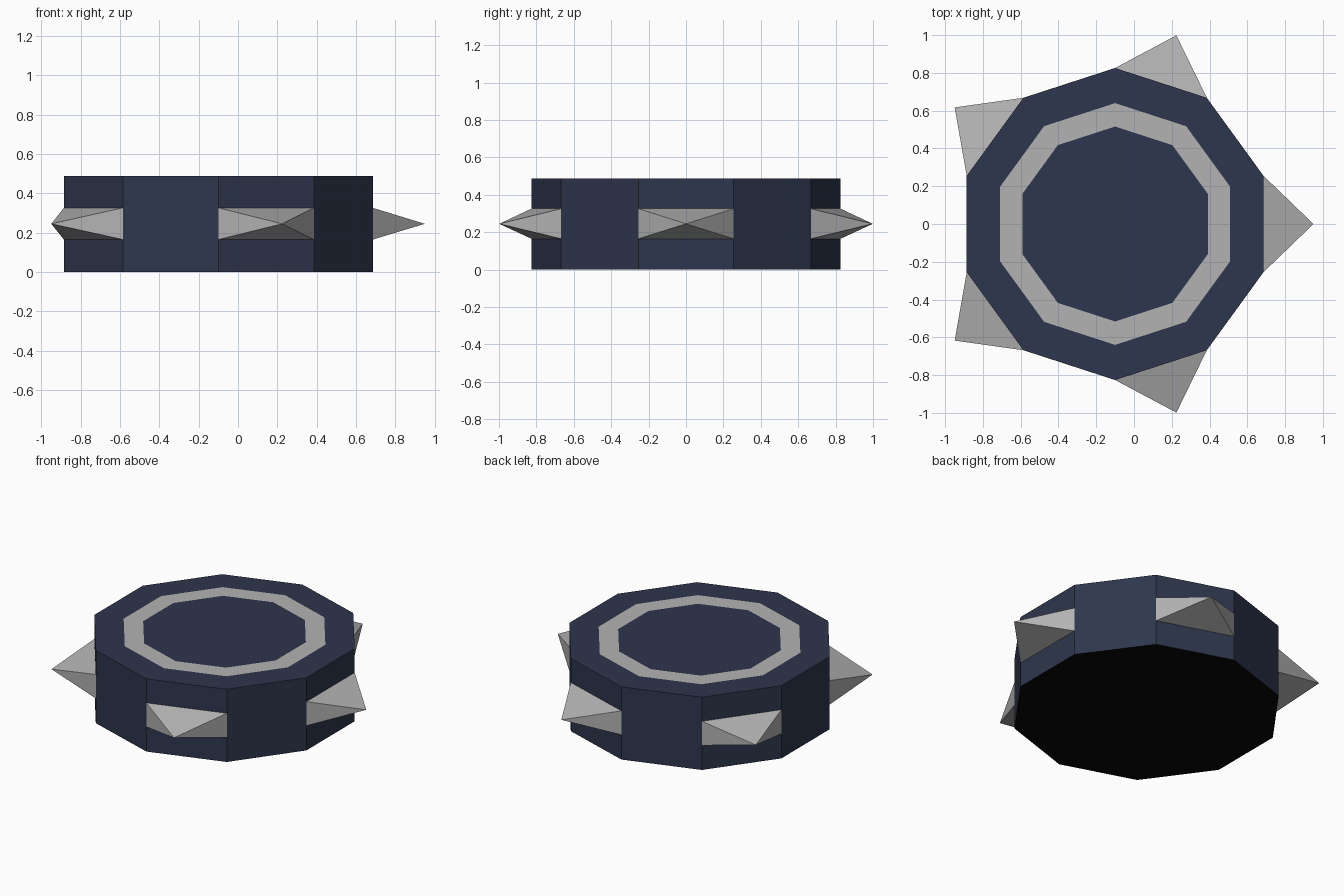
import bpy, bmesh, math

if "Cube" in bpy.data.objects:
    bpy.data.objects.remove(bpy.data.objects["Cube"])

CX = -0.10            # centre of the ten-sided body
SIDES, R, H = 10, 0.826, 0.487


def material(name, rgb):
    m = bpy.data.materials.new(name)
    m.diffuse_color = (*rgb, 1)
    m.use_nodes = True
    m.node_tree.nodes["Principled BSDF"].inputs["Base Color"].default_value = m.diffuse_color
    return m


NAVY = material("navy", (0.027, 0.037, 0.074))
GREY = material("light grey", (0.45, 0.45, 0.45))
BLACK = material("black", (0.002, 0.002, 0.002))


def polar(r, deg, z):
    a = math.radians(deg)
    return (CX + r * math.cos(a), r * math.sin(a), z)


def finish(bm, name, mats):
    bmesh.ops.recalc_face_normals(bm, faces=bm.faces)
    me = bpy.data.meshes.new(name)
    bm.to_mesh(me)
    bm.free()
    for m in mats:
        me.materials.append(m)
    bpy.context.collection.objects.link(bpy.data.objects.new(name, me))


# Body: stacked decagon loops, the two inner ones bound the painted ring
bm = bmesh.new()
loops = [[bm.verts.new(polar(r, 18 + 36 * i, z)) for i in range(SIDES)]
         for r, z in ((R, 0), (R, H), (0.64, H), (0.516, H))]
bm.faces.new(loops[0][::-1]).material_index = 2      # black underside
bm.faces.new(loops[-1])                              # navy centre
for k, (a, b) in enumerate(zip(loops, loops[1:])):
    for i in range(SIDES):
        j = (i + 1) % SIDES
        f = bm.faces.new((a[i], a[j], b[j], b[i]))
        f.material_index = 1 if k == 2 else 0        # grey ring
finish(bm, "body", (NAVY, GREY, BLACK))

# Spikes: pyramids on every second side face
for n in range(5):
    mid = 72 * n
    bm = bmesh.new()
    base = [bm.verts.new(polar(R, mid + d, z)) for d, z in
            ((-18, 0.165), (18, 0.165), (18, 0.326), (-18, 0.326))]
    tip = bm.verts.new(polar(1.05, mid, 0.245))
    bm.faces.new(base)
    for i in range(4):
        bm.faces.new((base[i], base[(i + 1) % 4], tip))
    finish(bm, f"spike_{n + 1}", (GREY,))
